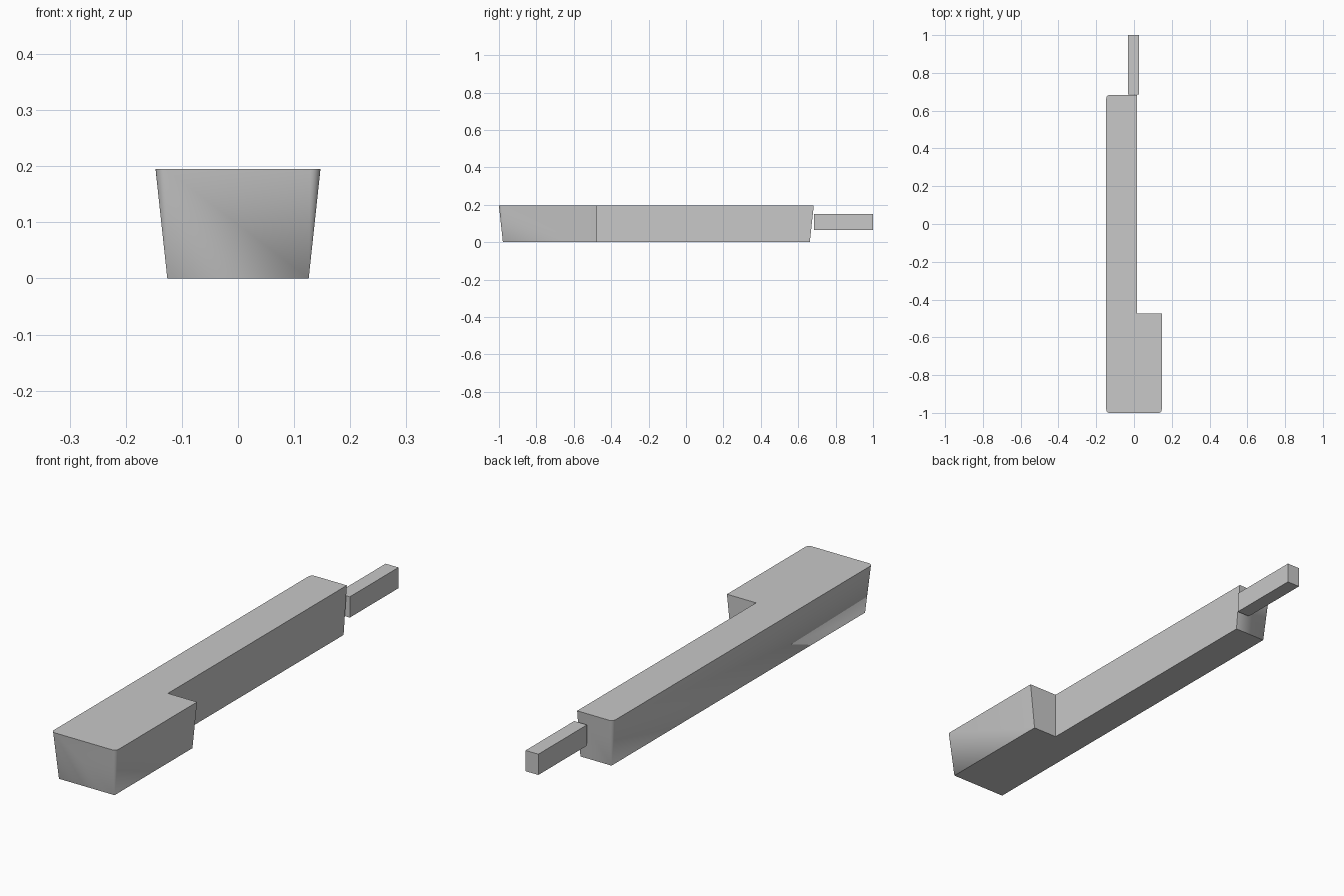
import bpy, bmesh, math

cube = bpy.data.objects.get("Cube")
if cube:
    bpy.data.objects.remove(cube, do_unlink=True)

grey = bpy.data.materials.new("light grey")
grey.use_nodes = True
colour = (0.58, 0.58, 0.58, 1)
grey.diffuse_color = colour
grey.node_tree.nodes["Principled BSDF"].inputs["Base Color"].default_value = colour

HEIGHT, HALF, TAPER, RADIUS = 0.195, 0.147, 0.021, 0.018
FRONT, BACK, NOTCH_X, NOTCH_Y = -1.0, 0.683, 0.015, -0.475
STEPS = 6


def add_object(name, bm):
    bmesh.ops.recalc_face_normals(bm, faces=bm.faces)
    mesh = bpy.data.meshes.new(name)
    bm.to_mesh(mesh)
    bm.free()
    mesh.materials.append(grey)
    obj = bpy.data.objects.new(name, mesh)
    bpy.context.collection.objects.link(obj)
    return obj


def corner(x, y, inx, iny, rounded, start):
    """Matching top and bottom points; rounded corners narrow to a point below."""
    low = (x + inx * TAPER, y + iny * TAPER, 0)
    if not rounded:
        return [((x, y, HEIGHT), low)]
    cx, cy = x + inx * RADIUS, y + iny * RADIUS
    points = []
    for i in range(STEPS + 1):
        a = math.radians(start + 90 * i / STEPS)
        points.append(((cx + RADIUS * math.cos(a), cy + RADIUS * math.sin(a), HEIGHT), low))
    return points


# Key body: L-shaped outline, tapered on its outer sides, upright in the notch
outline = (corner(-HALF, FRONT, 1, 1, True, 180)
           + corner(HALF, FRONT, -1, 1, True, 270)
           + corner(HALF, NOTCH_Y, -1, 0, False, 0)
           + corner(NOTCH_X, NOTCH_Y, 0, 0, False, 0)
           + corner(NOTCH_X, BACK, 0, -1, False, 0)
           + corner(-HALF, BACK, 1, -1, True, 90))
bm = bmesh.new()
top = [bm.verts.new(t) for t, b in outline]
bottom = [bm.verts.new(b) for t, b in outline]
bm.faces.new(top)
bm.faces.new(bottom)
for i in range(len(top)):
    j = (i + 1) % len(top)
    bm.faces.new((top[i], bottom[i], bottom[j], top[j]))
bmesh.ops.remove_doubles(bm, verts=bm.verts, dist=0.0001)
body = add_object("key_body", bm)
bpy.ops.object.select_all(action="DESELECT")
body.select_set(True)
bpy.context.view_layer.objects.active = body
bpy.ops.object.shade_smooth_by_angle(angle=math.radians(30))

# Slim bar behind the key
bm = bmesh.new()
bmesh.ops.create_cube(bm, size=1)
bmesh.ops.scale(bm, vec=(0.058, 0.315, 0.085), verts=bm.verts)
bmesh.ops.translate(bm, vec=(-0.002, 0.8425, 0.108), verts=bm.verts)
add_object("rear_bar", bm)
